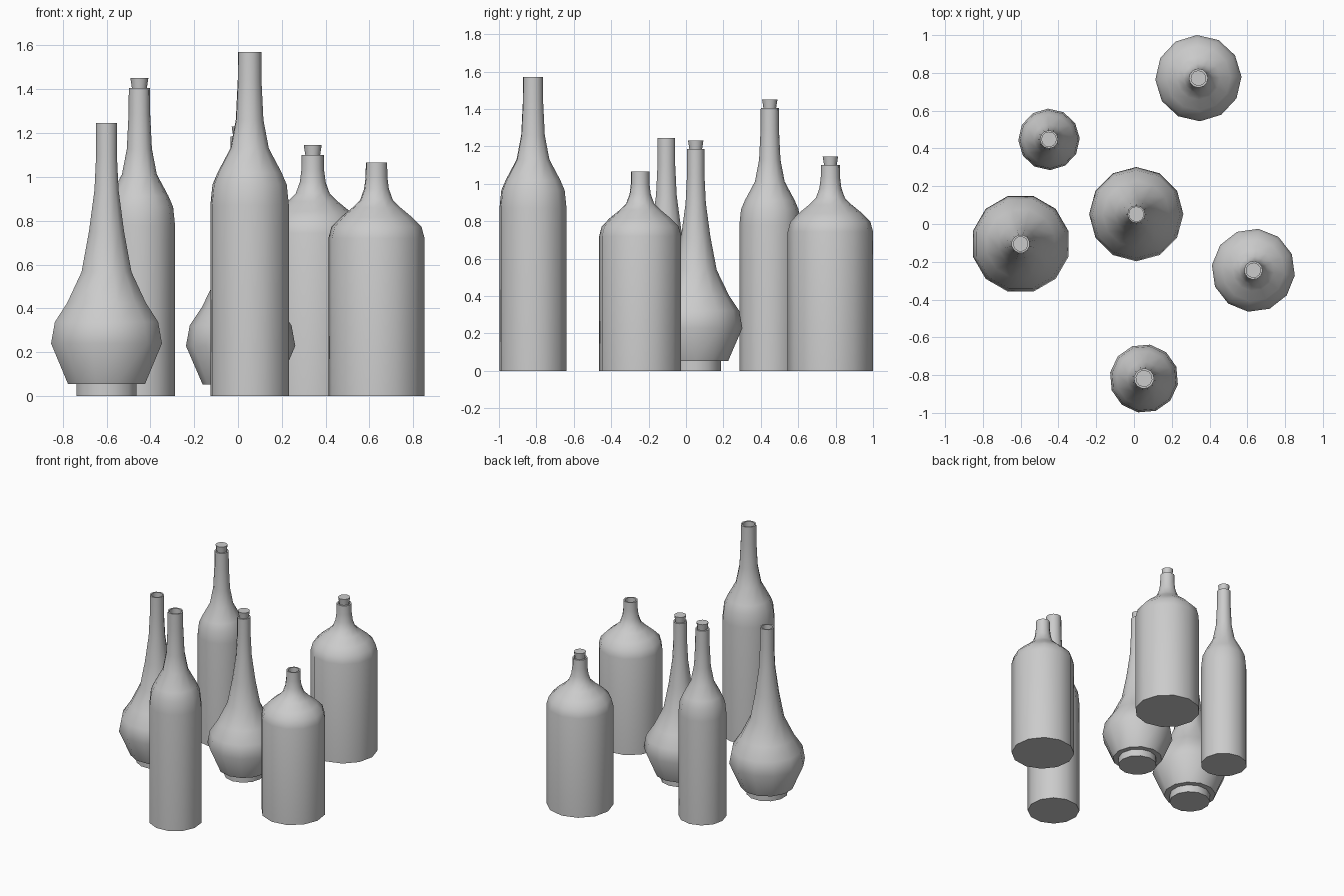
import bpy
import bmesh
from math import sin, cos, pi, radians

if "Cube" in bpy.data.objects:
    bpy.data.objects.remove(bpy.data.objects["Cube"], do_unlink=True)

SIDES = 12

grey = bpy.data.materials.new("plain_grey")
grey.use_nodes = True
grey.diffuse_color = (0.6, 0.6, 0.6, 1)
grey.node_tree.nodes["Principled BSDF"].inputs["Base Color"].default_value = (0.6, 0.6, 0.6, 1)

# Outer profiles as (radius, height), from the base up to the rim
WINE = [(.182, 0), (.182, .87), (.172, .965), (.148, 1.02), (.089, 1.13),
        (.064, 1.26), (.055, 1.44), (.054, 1.57)]
ONION = [(.142, 0), (.142, .055), (.182, .055), (.262, .24), (.244, .338),
         (.186, .425), (.118, .566), (.083, .75), (.057, .94), (.049, 1.1), (.049, 1.245)]
JUG = [(.221, 0), (.221, .72), (.207, .772), (.165, .815), (.11, .86),
       (.075, .895), (.057, .945), (.05, 1.0), (.049, 1.065)]


def lathe(name, profile, location, turn):
    """Spin a profile into a closed solid with a cap at both ends."""
    bm = bmesh.new()
    rings = []
    for r, z in profile:
        angles = [2 * pi * i / SIDES + radians(turn) for i in range(SIDES)]
        rings.append([bm.verts.new((r * cos(a), r * sin(a), z)) for a in angles])
    for low, high in zip(rings, rings[1:]):
        for i in range(SIDES):
            j = (i + 1) % SIDES
            bm.faces.new((low[i], low[j], high[j], high[i]))
    bm.faces.new(rings[0][::-1])
    bm.faces.new(rings[-1])
    mesh = bpy.data.meshes.new(name)
    bm.to_mesh(mesh)
    bm.free()
    mesh.materials.append(grey)
    obj = bpy.data.objects.new(name, mesh)
    obj.location = location
    bpy.context.collection.objects.link(obj)
    bpy.ops.object.select_all(action="DESELECT")
    obj.select_set(True)
    bpy.context.view_layer.objects.active = obj
    bpy.ops.object.shade_smooth_by_angle(angle=radians(50))


def bottle(name, outline, x, y, scale, turn, corked):
    """A bottle with a hollow mouth, and a tapered cork if it has one."""
    outer = [(r * scale, z * scale) for r, z in outline]
    rim, top = outer[-1]
    bore = rim * .78
    lathe(name, outer + [(bore, top), (bore, top - .12)], (x, y, 0), turn)
    if corked:
        lathe(name + "_cork", [(.03, -.04), (.034, 0), (.041, .045)], (x, y, top), turn)


bottle("tall_bottle", WINE, .053, -.818, 1, 80, False)
bottle("tall_corked_bottle", WINE, -.45, .448, .895, 2, True)
bottle("round_bottle", ONION, -.6, -.105, 1, 15, False)
bottle("round_corked_bottle", ONION, .012, .052, .952, 0, True)
bottle("wide_bottle", JUG, .632, -.245, 1, 83, False)
bottle("wide_corked_bottle", JUG, .341, .772, 1.033, 92, True)
